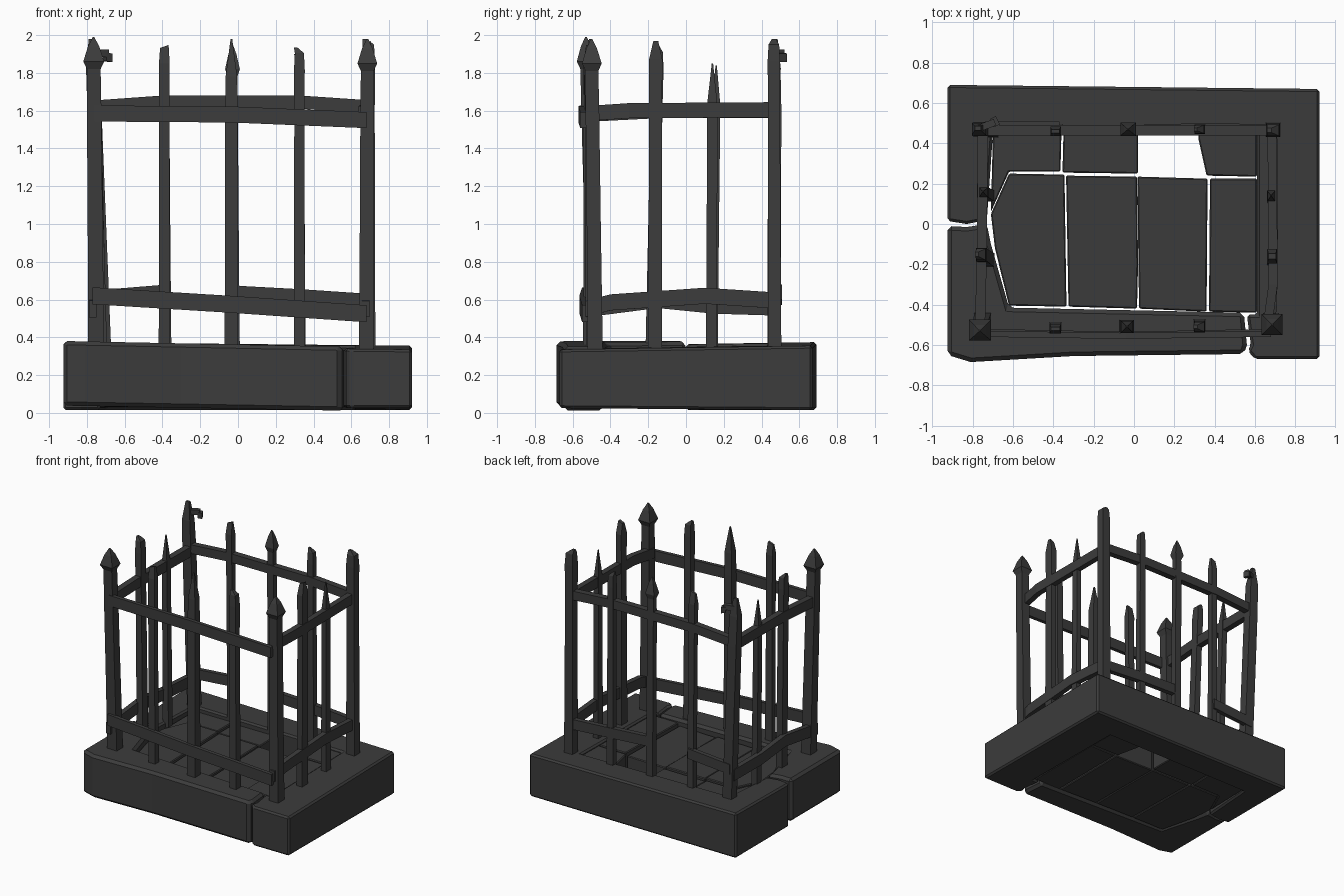
import bpy, bmesh, math
from mathutils import Vector

iron = bpy.data.materials.new("dark iron grey")
iron.diffuse_color = (0.045, 0.045, 0.045, 1)
stone = bpy.data.materials.new("dark stone grey")
stone.diffuse_color = (0.045, 0.045, 0.045, 1)


def finish(name, bm, mat, bevel=0):
    bmesh.ops.recalc_face_normals(bm, faces=bm.faces)
    me = bpy.data.meshes.new(name)
    bm.to_mesh(me)
    bm.free()
    me.materials.append(mat)
    ob = bpy.data.objects.new(name, me)
    bpy.context.collection.objects.link(ob)
    if bevel:
        m = ob.modifiers.new("worn_edges", 'BEVEL')
        m.width, m.segments = bevel, 1
    return ob


def slab(name, pts, bottom, top, bevel):
    """Stone prism; bottom and top are heights as functions of x, y."""
    bm = bmesh.new()
    lo = [bm.verts.new((x, y, bottom(x, y))) for x, y in pts]
    hi = [bm.verts.new((x, y, top(x, y))) for x, y in pts]
    bm.faces.new(lo[::-1])
    bm.faces.new(hi)
    for i in range(len(pts)):
        j = (i + 1) % len(pts)
        bm.faces.new((lo[i], lo[j], hi[j], hi[i]))
    return finish(name, bm, stone, bevel)


def loft(name, rings):
    """Iron bar skinned through four-cornered rings."""
    bm = bmesh.new()
    rows = [[bm.verts.new(p) for p in r] for r in rings]
    bm.faces.new(rows[0][::-1])
    bm.faces.new(rows[-1])
    for a, b in zip(rows, rows[1:]):
        for i in range(4):
            j = (i + 1) % 4
            bm.faces.new((a[i], a[j], b[j], b[i]))
    return finish(name, bm, iron)


def ring(x, y, z, w, d, slope=0):
    return [(x + sx * w / 2, y + sy * d / 2, z + sx * slope)
            for sx, sy in ((-1, -1), (1, -1), (1, 1), (-1, 1))]


def post(name, base, head, top, w, d, tip):
    """Leaning post; base and head are xy positions."""
    def at(z, kw=1, dx=0, slope=0, kd=None):
        t = (z - 0.3) / (top - 0.3)
        x = base[0] + (head[0] - base[0]) * t + dx
        y = base[1] + (head[1] - base[1]) * t
        return ring(x, y, z, w * kw, d * (kw if kd is None else kd), slope)
    rings = [at(0.3), at(1.0, 0.93), at(1.6, 0.9)]
    if tip == 'arrow':
        rings += [at(top - 0.17, 0.85), at(top - 0.13, 1.3), at(top - 0.05, 0.7), at(top, 0.1)]
    elif tip == 'chisel':
        rings += [at(top - 0.1, 0.95), at(top - 0.01, 0.75, 0, 0.008, 0.35)]
    elif tip == 'spike':
        rings += [at(top - 0.2, 0.85), at(top, 0.12)]
    else:
        rings += [at(top - 0.12, 0.95), at(top - 0.03, 0.8), at(top, 0.3, -0.02)]
    return loft(name, rings)


def rail(name, pts, h, thick):
    """Flat bar through points, section kept upright."""
    pts = [Vector(p) for p in pts]
    rings = []
    for i, p in enumerate(pts):
        d = pts[min(i + 1, len(pts) - 1)] - pts[max(i - 1, 0)]
        n = Vector((-d.y, d.x, 0)).normalized() * thick / 2
        u = Vector((0, 0, h / 2))
        rings.append([p - n - u, p + n - u, p + n + u, p - n + u])
    return loft(name, rings)


# Base: two L-shaped stones separated by cracks
slab("base_front_left", [(-0.925, -0.65), (-0.81, -0.685), (-0.3, -0.655), (0.545, -0.645), (0.56, -0.60),
                         (0.545, -0.44), (-0.62, -0.415), (-0.71, -0.10), (-0.73, 0.0), (-0.83, -0.015), (-0.925, -0.01)],
     lambda x, y: 0.022 - 0.018 * x, lambda x, y: 0.362 - 0.02 * x, 0.02)
slab("base_back_right", [(-0.925, 0.015), (-0.83, 0.0), (-0.73, 0.02), (-0.70, 0.45), (0.61, 0.45), (0.61, -0.45),
                         (0.56, -0.45), (0.58, -0.60), (0.565, -0.63), (0.60, -0.67), (0.92, -0.67), (0.92, 0.67), (-0.925, 0.69)],
     lambda x, y: 0.015 + (0.01 if y < 0 else 0), lambda x, y: 0.355 - 0.01 * x + 0.015 * y, 0.013)

# Floor slabs with narrow gaps and one missing stone at the back
floor = [
    [(-0.62, 0.25), (-0.71, 0.05), (-0.69, -0.12), (-0.62, -0.405), (-0.335, -0.41), (-0.345, 0.245)],
    [(-0.337, 0.24), (-0.325, -0.41), (0.015, -0.42), (0.02, -0.2), (0.015, 0.235)],
    [(0.017, 0.235), (0.022, -0.2), (0.025, -0.42), (0.36, -0.435), (0.365, 0.225)],
    [(0.377, 0.225), (0.372, -0.435), (0.61, -0.44), (0.61, 0.225)],
    [(-0.70, 0.45), (-0.71, 0.06), (-0.62, 0.26), (-0.365, 0.26), (-0.36, 0.45)],
    [(-0.35, 0.45), (-0.355, 0.255), (0.02, 0.25), (0.02, 0.45)],
    [(0.32, 0.45), (0.32, 0.42), (0.36, 0.24), (0.61, 0.235), (0.61, 0.45)],
]
for i, pts in enumerate(floor):
    t = 0.335 - 0.01 * (i % 3)
    slab(f"floor_slab_{i + 1}", pts, lambda x, y: 0.03, lambda x, y, t=t: t + 0.015 * y, 0.006)

# Posts: base xy, head xy, top, width, depth, tip
posts = {
    "front_left_corner_post": ((-0.75, -0.48), (-0.765, -0.53), 1.99, 0.085, 0.08, 'arrow'),
    "front_post_1": ((-0.39, -0.51), (-0.39, -0.52), 1.95, 0.06, 0.05, 'chisel'),
    "front_post_2": ((-0.035, -0.51), (-0.035, -0.51), 1.98, 0.072, 0.07, 'spike'),
    "front_post_3": ((0.325, -0.50), (0.325, -0.51), 1.935, 0.06, 0.06, 'blunt'),
    "front_right_corner_post": ((0.68, -0.48), (0.685, -0.50), 1.98, 0.08, 0.08, 'arrow'),
    "back_post_1": ((-0.38, 0.47), (-0.39, 0.46), 1.93, 0.055, 0.05, 'chisel'),
    "back_post_2": ((-0.02, 0.47), (-0.03, 0.47), 1.95, 0.06, 0.05, 'arrow'),
    "back_post_3": ((0.33, 0.47), (0.325, 0.47), 1.90, 0.055, 0.05, 'blunt'),
    "back_right_corner_post": ((0.69, 0.47), (0.69, 0.465), 1.98, 0.075, 0.07, 'blunt'),
    "left_post_1": ((-0.72, -0.18), (-0.76, -0.15), 1.94, 0.055, 0.07, 'blunt'),
    "left_post_2": ((-0.72, 0.14), (-0.75, 0.16), 1.84, 0.05, 0.055, 'spike'),
    "right_post_1": ((0.685, -0.165), (0.685, -0.16), 1.97, 0.05, 0.075, 'chisel'),
    "right_post_2": ((0.685, 0.135), (0.68, 0.14), 1.85, 0.045, 0.06, 'spike'),
}
for name, args in posts.items():
    post(name, *args)

# Back left corner post with a bent broken tip
loft("back_left_corner_post", [ring(-0.71, 0.465, 0.3, 0.08, 0.07), ring(-0.76, 0.47, 1.6, 0.075, 0.07),
                               ring(-0.77, 0.47, 1.84, 0.07, 0.06), ring(-0.775, 0.475, 1.98, 0.03, 0.02)])
rail("bent_tip", [(-0.77, 0.475, 1.90), (-0.69, 0.505, 1.905)], 0.04, 0.035)
rail("bent_tip_end", [(-0.705, 0.50, 1.885), (-0.675, 0.515, 1.88)], 0.045, 0.045)

# Rails
rail("front_top_rail", [(-0.76, -0.545, 1.585), (-0.04, -0.555, 1.58), (0.68, -0.545, 1.55)], 0.085, 0.03)
rail("back_top_rail", [(-0.75, 0.465, 1.62), (-0.4, 0.465, 1.645), (0.33, 0.465, 1.645), (0.70, 0.465, 1.62)], 0.07, 0.05)
rail("left_top_rail", [(-0.765, -0.54, 1.58), (-0.755, -0.15, 1.60), (-0.75, 0.47, 1.60)], 0.08, 0.05)
rail("right_top_rail", [(0.66, -0.52, 1.585), (0.69, -0.3, 1.60), (0.685, 0.48, 1.605)], 0.08, 0.045)
rail("front_lower_rail", [(-0.77, -0.535, 0.62), (-0.04, -0.55, 0.575), (0.68, -0.535, 0.525)], 0.09, 0.03)
rail("back_lower_rail_left", [(-0.74, 0.49, 0.61), (-0.37, 0.49, 0.64)], 0.08, 0.035)
rail("back_lower_rail_right", [(-0.04, 0.47, 0.635), (0.33, 0.48, 0.615), (0.70, 0.475, 0.59)], 0.08, 0.04)
rail("left_lower_rail", [(-0.77, -0.54, 0.55), (-0.76, -0.15, 0.60), (-0.76, 0.15, 0.57), (-0.745, 0.48, 0.56)], 0.09, 0.04)
rail("right_lower_rail", [(0.675, -0.53, 0.55), (0.69, -0.4, 0.585), (0.695, 0.1, 0.62), (0.69, 0.48, 0.595)], 0.085, 0.04)
